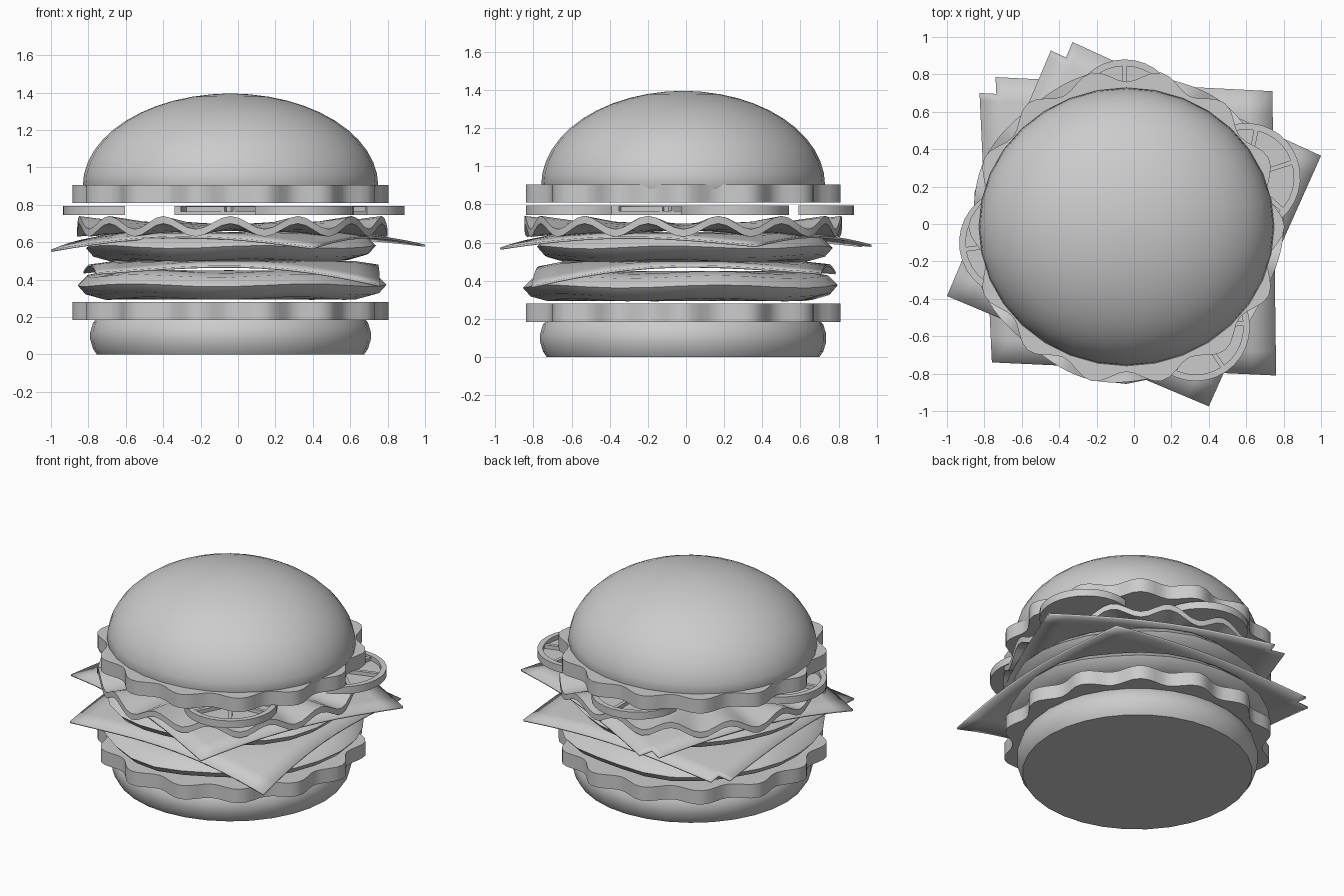
import bpy, bmesh
from math import sin, cos, pi, radians, hypot, sqrt

if "Cube" in bpy.data.objects:
    bpy.data.objects.remove(bpy.data.objects["Cube"])

CX, CY = -0.04, -0.015   # axis of the stack


def finish(name, bm, loc=(0, 0, 0), smooth=35):
    bmesh.ops.remove_doubles(bm, verts=bm.verts, dist=1e-5)
    bmesh.ops.recalc_face_normals(bm, faces=bm.faces)
    me = bpy.data.meshes.new(name)
    bm.to_mesh(me)
    bm.free()
    ob = bpy.data.objects.new(name, me)
    bpy.context.collection.objects.link(ob)
    ob.location = loc
    bpy.ops.object.select_all(action='DESELECT')
    ob.select_set(True)
    bpy.context.view_layer.objects.active = ob
    bpy.ops.object.shade_smooth_by_angle(angle=radians(smooth))
    return ob


def stack(name, profile, segs, warp=None, sy=1.0):
    """Closed lathe from (radius, z) points; warp(angle, r, z) -> (r, z)."""
    bm = bmesh.new()
    rings = []
    for r, z in profile:
        ring = []
        for i in range(segs):
            a = 2 * pi * i / segs
            rr, zz = warp(a, r, z) if warp else (r, z)
            ring.append(bm.verts.new((rr * cos(a), rr * sin(a) * sy, zz)))
        rings.append(ring)
    for lo, hi in zip(rings, rings[1:]):
        for i in range(segs):
            j = (i + 1) % segs
            bm.faces.new((lo[i], lo[j], hi[j], hi[i]))
    bm.faces.new(rings[0][::-1])
    bm.faces.new(rings[-1])
    return finish(name, bm, (CX, CY, 0))


# buns
stack("bottom_bun", [(0.715, 0), (0.735, 0.03), (0.75, 0.08), (0.75, 0.12),
                     (0.735, 0.17), (0.70, 0.21)], 32)
dome = [(0.77, 0.86), (0.79, 0.90)]
dome += [(0.79 * cos(t), 0.9 + 0.495 * sin(t)) for t in [pi / 2 * k / 12 for k in range(1, 12)]]
dome += [(0.02, 1.395)]
stack("top_bun", dome, 32, sy=0.942)


# scalloped slabs
def scallop(a, r, z):
    return r + 0.035 * cos(14 * a), z


for name, z in (("lower_scalloped_slab", 0.185), ("upper_scalloped_slab", 0.81)):
    stack(name, [(0.81, z), (0.81, z + 0.095)], 14 * 8, scallop)


# patties with uneven rims
def patty(name, z, R, ph):
    def lumpy(a, r, zz):
        n = 0.012 * sin(3 * a + ph) + 0.01 * sin(7 * a + 2 * ph)
        return r * (1 + n), zz + 0.008 * sin(5 * a + ph) * (r > 0.6)
    prof = [(0.5, 0), (R - 0.13, 0.005), (R - 0.04, 0.03), (R, 0.075),
            (R - 0.05, 0.125), (R - 0.17, 0.148), (0.4, 0.155)]
    stack(name, [(r, z + h) for r, h in prof], 28, lumpy)


patty("lower_patty", 0.295, 0.825, 0.4)
patty("upper_patty", 0.50, 0.775, 2.0)


# cheese slices: front-left, front-right, back-right, back-left corners (x, y, drop)
def cheese(name, z, corners, n=12):
    bm = bmesh.new()
    grid = []
    for i in range(n + 1):
        row = []
        for j in range(n + 1):
            u, v = i / n, j / n
            w = ((1 - u) * (1 - v), u * (1 - v), u * v, (1 - u) * v)
            x, y, d = (sum(k * c[m] for k, c in zip(w, corners)) for m in range(3))
            r = hypot(x, y)
            row.append(bm.verts.new((x, y, z - d * max(0, (r - 0.66) / 0.39))))
        grid.append(row)
    for i in range(n):
        for j in range(n):
            bm.faces.new((grid[i][j], grid[i + 1][j], grid[i + 1][j + 1], grid[i][j + 1]))
    # clipped back corner
    bmesh.ops.bevel(bm, geom=[grid[0][n]], offset=0.09, segments=2, affect='VERTICES')
    ob = finish(name, bm, smooth=20)
    m = ob.modifiers.new("thickness", 'SOLIDIFY')
    m.thickness = 0.012
    m.offset = -1


cheese("lower_cheese", 0.50, [(-0.76, -0.74, 0.06), (0.76, -0.81, 0.11),
                              (0.74, 0.71, 0.06), (-0.83, 0.79, 0.05)])
cheese("upper_cheese", 0.65, [(-1.0, -0.385, 0.085), (0.40, -0.975, 0.075),
                              (1.0, 0.365, 0.06), (-0.41, 1.01, 0.065)])


# ruffled lettuce leaf
def ruffle(a, r, z):
    k = max(0, (r - 0.5) / 0.33)
    return r + 0.01 * k * cos(7 * a), z + 0.035 * k * cos(14 * (a + pi / 2))


stack("lettuce", [(0.3, 0.66), (0.6, 0.66), (0.83, 0.665), (0.83, 0.705),
                  (0.6, 0.70), (0.3, 0.70)], 14 * 8, ruffle)


# half tomato slices: floor, raised rim and spokes
def prism(bm, pts, z0, z1):
    lo = [bm.verts.new((x, y, z0)) for x, y in pts]
    hi = [bm.verts.new((x, y, z1)) for x, y in pts]
    n = len(pts)
    bm.faces.new(lo[::-1])
    bm.faces.new(hi)
    for i in range(n):
        j = (i + 1) % n
        bm.faces.new((lo[i], lo[j], hi[j], hi[i]))


def tomato(name, x, y, ang, R=0.29):
    bm = bmesh.new()
    arc = [-pi / 2 + pi * k / 16 for k in range(17)]
    outer = [(R * cos(t), R * sin(t)) for t in arc]
    inner = [((R - 0.035) * cos(t), (R - 0.035) * sin(t)) for t in arc]
    prism(bm, inner, 0.745, 0.765)
    prism(bm, outer + inner[::-1], 0.745, 0.795)
    for t in (-pi / 3, 0, pi / 3):
        c, s, h = cos(t), sin(t), 0.012
        prism(bm, [(q * c - w * s, q * s + w * c) for q, w in
                   ((0.02, -h), (R - 0.03, -h), (R - 0.03, h), (0.02, h))], 0.755, 0.79)
    ob = finish(name, bm, (x, y, 0))
    ob.rotation_euler.z = radians(ang)


for i, (x, y, a) in enumerate([(0.60, 0.25, 18), (-0.05, 0.59, 90),
                               (-0.645, -0.10, 188), (0.33, -0.55, -56)]):
    tomato(f"tomato_slice_{i + 1}", x, y, a)
